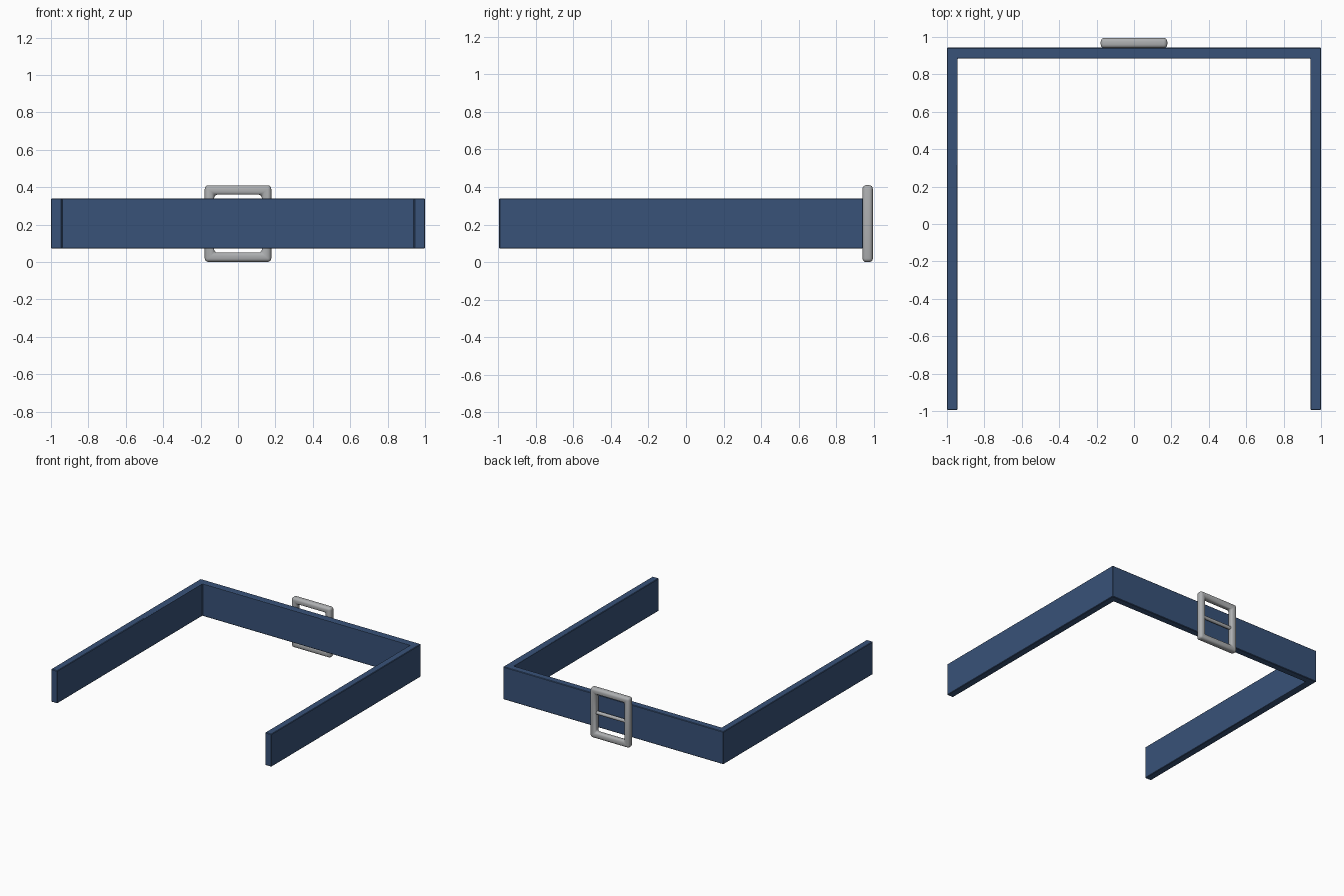
import bpy, bmesh, math

if "Cube" in bpy.data.objects:
    bpy.data.objects.remove(bpy.data.objects["Cube"])


def material(name, rgb):
    m = bpy.data.materials.new(name)
    m.diffuse_color = (*rgb, 1)
    m.use_nodes = True
    m.node_tree.nodes["Principled BSDF"].inputs["Base Color"].default_value = m.diffuse_color
    return m


NAVY = material("navy fabric", (0.04, 0.085, 0.19))
METAL = material("grey metal", (0.42, 0.43, 0.44))


def finish(name, bm, mat, bevel, segments):
    bmesh.ops.recalc_face_normals(bm, faces=bm.faces)
    me = bpy.data.meshes.new(name)
    bm.to_mesh(me)
    bm.free()
    me.materials.append(mat)
    ob = bpy.data.objects.new(name, me)
    bpy.context.collection.objects.link(ob)
    b = ob.modifiers.new("rounding", 'BEVEL')
    b.width, b.segments, b.limit_method = bevel, segments, 'ANGLE'
    bpy.context.view_layer.objects.active = ob
    ob.select_set(True)
    bpy.ops.object.modifier_apply(modifier=b.name)
    bpy.ops.object.shade_smooth_by_angle(angle=math.radians(35))
    ob.select_set(False)
    return ob


# Strap: U outline extruded upward
bm = bmesh.new()
t, y0, y1, z0, z1 = 0.057, -0.995, 0.943, 0.072, 0.34
outline = [(-1, y0), (-1 + t, y0), (-1 + t, y1 - t), (1 - t, y1 - t),
           (1 - t, y0), (1, y0), (1, y1), (-1, y1)]
face = bm.faces.new([bm.verts.new((x, y, z0)) for x, y in outline])
ext = bmesh.ops.extrude_face_region(bm, geom=[face])
for v in ext["geom"]:
    if isinstance(v, bmesh.types.BMVert):
        v.co.z = z1
finish("strap", bm, NAVY, 0.004, 1)

# Buckle frame: square section swept round a rectangle
bm = bmesh.new()
W, H, w, ya, yb, zc = 0.178, 0.205, 0.05, 0.94, 0.995, 0.205
section = [(0, ya), (0, yb), (w, yb), (w, ya)]
rings = [[bm.verts.new((sx * (W - d), y, zc + sz * (H - d))) for d, y in section]
         for sx, sz in ((-1, -1), (1, -1), (1, 1), (-1, 1))]
for i in range(4):
    a, b = rings[i], rings[(i + 1) % 4]
    for j in range(4):
        k = (j + 1) % 4
        bm.faces.new((a[j], a[k], b[k], b[j]))
finish("buckle_frame", bm, METAL, 0.02, 4)

# Buckle cross bar
bpy.ops.mesh.primitive_cylinder_add(vertices=20, radius=0.014, depth=2 * (W - w / 2),
                                    location=(0, 0.967, zc),
                                    rotation=(0, math.pi / 2, 0))
bar = bpy.context.object
bar.name = "buckle_bar"
bar.data.materials.append(METAL)
bpy.ops.object.shade_smooth_by_angle(angle=math.radians(35))
